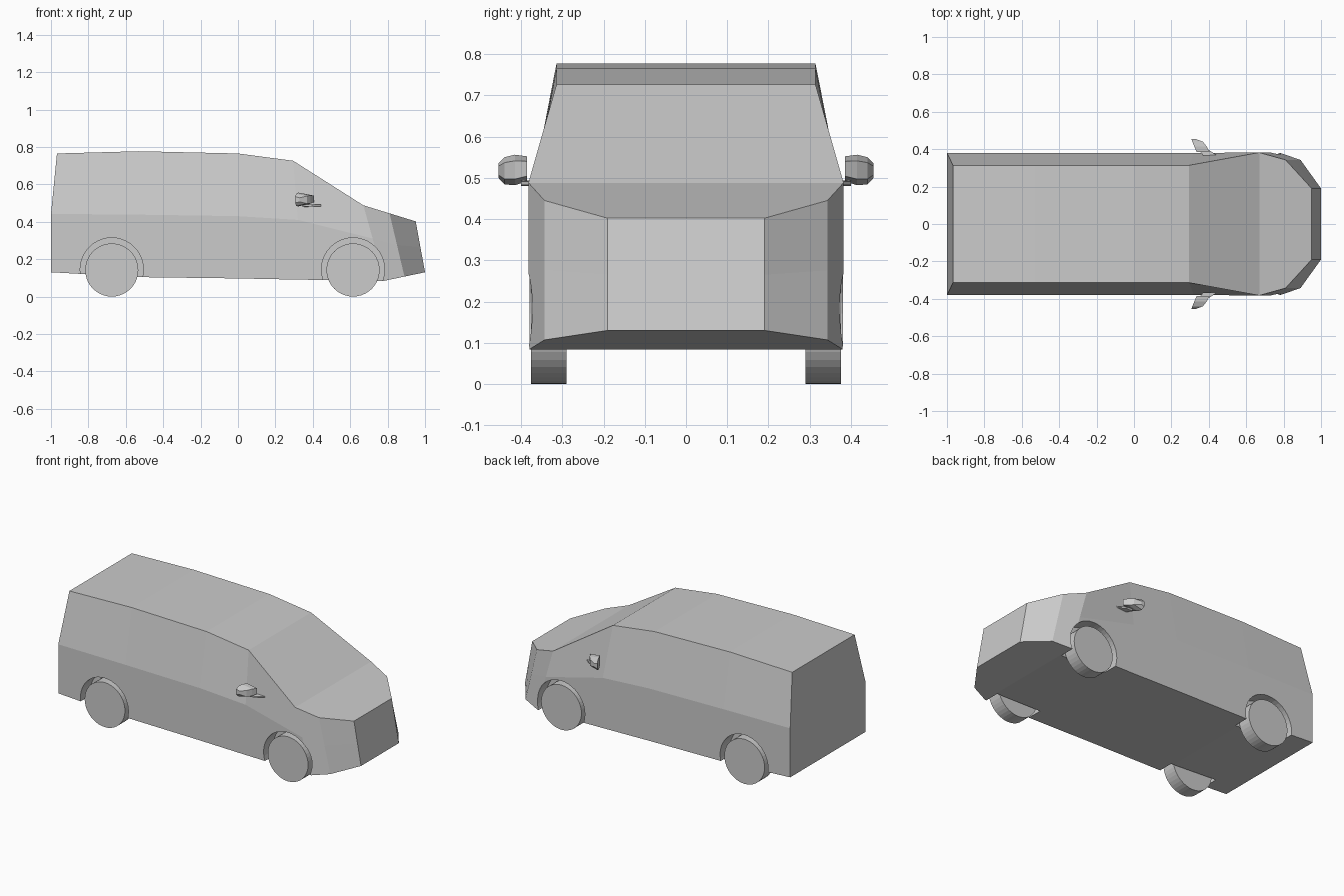
import bpy, bmesh, math
from mathutils import Vector

if "Cube" in bpy.data.objects:
    bpy.data.objects.remove(bpy.data.objects["Cube"])


def make_object(name, bm):
    bmesh.ops.recalc_face_normals(bm, faces=bm.faces[:])
    mesh = bpy.data.meshes.new(name)
    bm.to_mesh(mesh)
    bm.free()
    obj = bpy.data.objects.new(name, mesh)
    bpy.context.collection.objects.link(obj)
    return obj


def loft(bm, rings):
    loops = [[bm.verts.new(p) for p in r] for r in rings]
    n = len(loops[0])
    for a, b in zip(loops, loops[1:]):
        for i in range(n):
            j = (i + 1) % n
            bm.faces.new((a[i], a[j], b[j], b[i]))
    return loops


def cylinder(name, x, z, radius, y0, y1, sides):
    bm = bmesh.new()
    rings = [[(x + radius * math.cos(2 * math.pi * i / sides), y,
               z + radius * math.sin(2 * math.pi * i / sides))
              for i in range(sides)] for y in (y0, y1)]
    for loop in loft(bm, rings):
        bm.faces.new(loop)
    return make_object(name, bm)


# Body stations from tail to nose: sill, belt line and roof edge as (x, half width, z)
stations = [
    ((-1.0, .38, .13), (-1.0, .38, .442), (-.968, .314, .765)),
    ((-.53, .38, .104), (-.53, .38, .438), (-.53, .314, .777)),
    ((0, .38, .097), (0, .38, .43), (0, .314, .765)),
    ((.30, .38, .091), (.32, .38, .41), (.295, .314, .726)),
    ((.78, .38, .084), (.72, .382, .31), (.67, .382, .488)),
    ((.89, .343, .107), (.85, .343, .276), (.81, .343, .445)),
    ((1.0, .19, .13), (.975, .19, .265), (.95, .19, .402)),
]
bm = bmesh.new()
rings = []
for s in stations:
    rings.append(list(s) + [(x, -y, z) for x, y, z in reversed(s)])
loops = loft(bm, rings)
for end in (loops[0], loops[-1]):
    bm.faces.new((end[0], end[1], end[4], end[5]))
    bm.faces.new((end[1], end[2], end[3], end[4]))
body = make_object("van_body", bm)

# Wheels and wheel arches cut into the body
for label, x in (("rear", -.675), ("front", .615)):
    for side, s in (("left", 1), ("right", -1)):
        cutter = cylinder(f"{label}_{side}_arch_cutter", x, .145, .169, s * .283, s * .5, 40)
        cutter.hide_render = True
        cutter.hide_set(True)
        cut = body.modifiers.new("arch", 'BOOLEAN')
        cut.operation = 'DIFFERENCE'
        cut.solver = 'EXACT'
        cut.object = cutter
        bpy.context.view_layer.objects.active = body
        bpy.ops.object.modifier_apply(modifier=cut.name)
        bpy.data.objects.remove(cutter)
        cylinder(f"{label}_{side}_wheel", x, .142, .142, s * .29, s * .376, 40)

# Door mirrors: swept shell tapering outward, on a thin arm
shell = [(.385, .335, .405, .492, .552), (.415, .322, .388, .482, .556),
         (.440, .312, .368, .484, .550), (.455, .306, .328, .500, .535)]
arm = [(.365, .37, .445, .480, .494), (.40, .345, .395, .480, .494)]
for side, s in (("left", 1), ("right", -1)):
    for part, sections in (("shell", shell), ("arm", arm)):
        bm = bmesh.new()
        rings = [[(x0, s * y, z0), (x1, s * y, z0 + .2 * (z1 - z0)),
                  (x1, s * y, z1 - .2 * (z1 - z0)), (x0, s * y, z1)]
                 for y, x0, x1, z0, z1 in sections]
        loops = loft(bm, rings)
        bm.faces.new(loops[0])
        bm.faces.new(loops[-1])
        make_object(f"{side}_mirror_{part}", bm)
